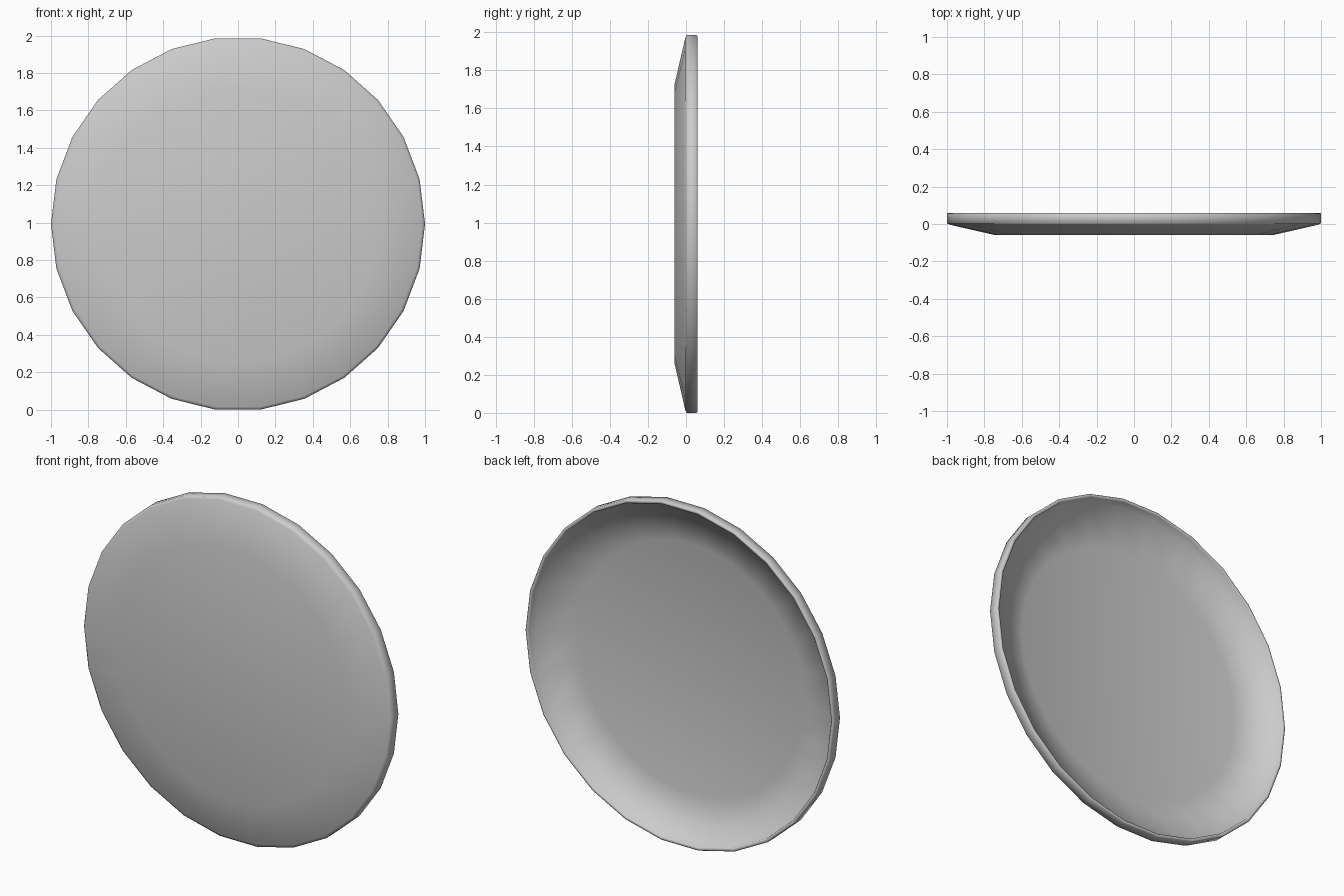
import bpy, bmesh, math

if "Cube" in bpy.data.objects:
    bpy.data.objects.remove(bpy.data.objects["Cube"])

SIDES = 26
CENTRE_Z = math.cos(math.pi / SIDES)  # plate stands on one flat side

# Profile (radius, y): front base, sloping wall, rim band, thin lip, hollow back
PROFILE = [(0.74, -0.06), (0.985, -0.004), (1.0, 0.004), (1.0, 0.055),
           (0.995, 0.06), (0.985, 0.06), (0.98, 0.055), (0.975, 0.008),
           (0.735, -0.05)]

bm = bmesh.new()
rings = []
for r, y in PROFILE:
    rings.append([bm.verts.new((r * math.cos(2 * math.pi * i / SIDES), y,
                                CENTRE_Z + r * math.sin(2 * math.pi * i / SIDES)))
                  for i in range(SIDES)])
for a, b in zip(rings, rings[1:]):
    for i in range(SIDES):
        j = (i + 1) % SIDES
        bm.faces.new((a[i], a[j], b[j], b[i]))

# Flat discs closing the front and the hollow
bm.faces.new(rings[0])
bm.faces.new(rings[-1])
bmesh.ops.recalc_face_normals(bm, faces=bm.faces[:])

mesh = bpy.data.meshes.new("plate")
bm.to_mesh(mesh)
bm.free()
plate = bpy.data.objects.new("plate", mesh)
bpy.context.collection.objects.link(plate)

# Smooth shading throughout
for p in mesh.polygons:
    p.use_smooth = True
